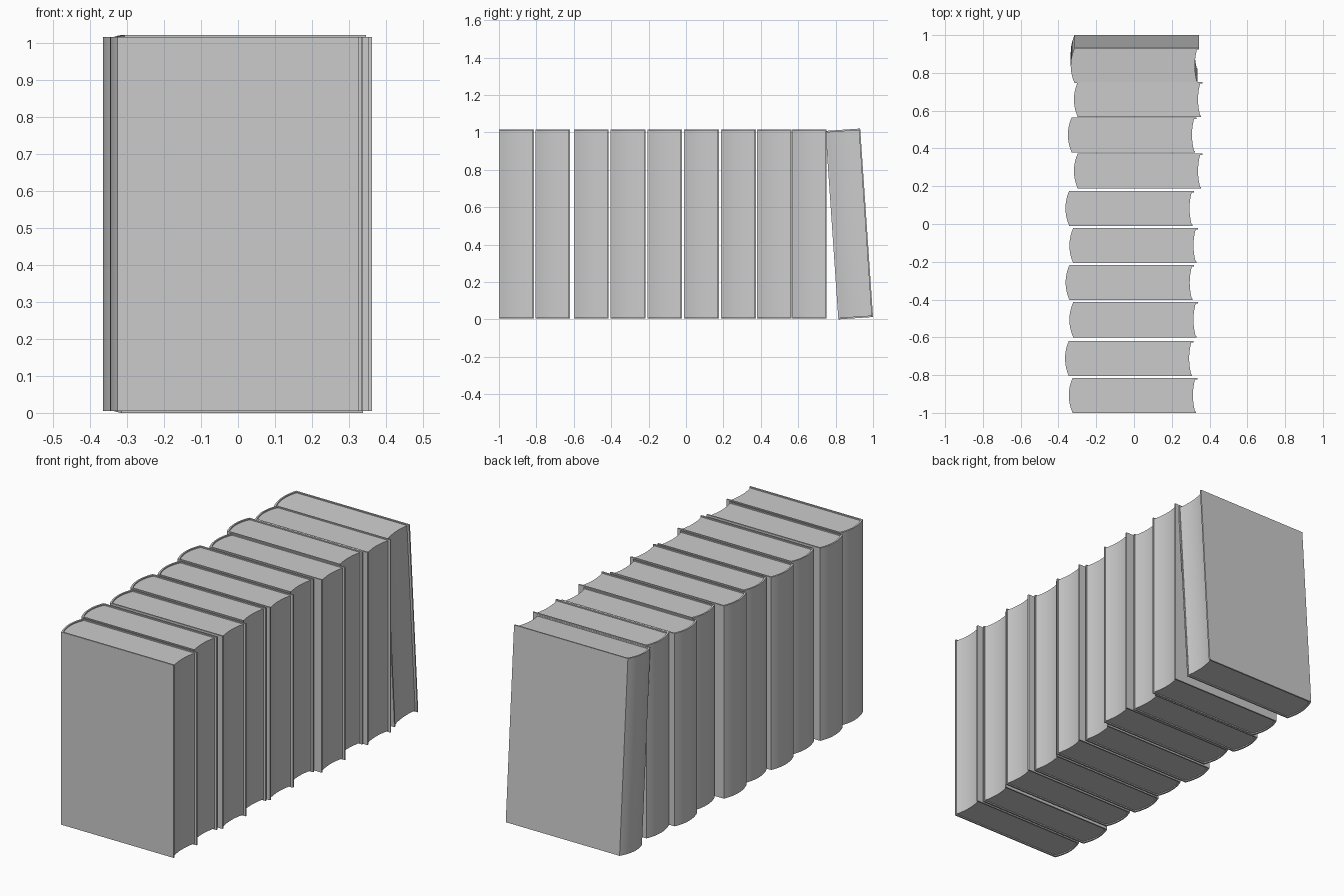
import bpy
import bmesh
import math

cube = bpy.data.objects.get("Cube")
if cube:
    bpy.data.objects.remove(cube, do_unlink=True)

# One plain grey for every book
grey = bpy.data.materials.new("plain grey")
grey.use_nodes = True
colour = (0.6, 0.6, 0.6, 1)
grey.diffuse_color = colour
grey.node_tree.nodes["Principled BSDF"].inputs["Base Color"].default_value = colour

WIDTH = 0.186     # book thickness along y
HEIGHT = 1.01
BOARD = 0.008     # cover thickness
BULGE = 0.02      # rounding of the spine
STEPS = 12


def bow(x_edge, depth, y0, y1):
    """Shallow arc across the thickness, displaced to -x in the middle."""
    points = []
    for i in range(STEPS + 1):
        t = i / STEPS
        points.append((x_edge - depth * 4 * t * (1 - t), y0 + (y1 - y0) * t))
    return points


def prism(name, outline, z0, z1):
    """Extrude a closed outline upwards into a solid."""
    bm = bmesh.new()
    face = bm.faces.new([bm.verts.new((x, y, z0)) for x, y in outline])
    top = bmesh.ops.extrude_face_region(bm, geom=[face])["geom"]
    verts = [v for v in top if isinstance(v, bmesh.types.BMVert)]
    bmesh.ops.translate(bm, verts=verts, vec=(0, 0, z1 - z0))
    bmesh.ops.recalc_face_normals(bm, faces=bm.faces)
    mesh = bpy.data.meshes.new(name)
    bm.to_mesh(mesh)
    bm.free()
    mesh.materials.append(grey)
    obj = bpy.data.objects.new(name, mesh)
    bpy.context.collection.objects.link(obj)
    bpy.ops.object.select_all(action="DESELECT")
    obj.select_set(True)
    bpy.context.view_layer.objects.active = obj
    bpy.ops.object.shade_smooth_by_angle(angle=math.radians(20))
    return obj


def book(number, x, y, z, lean=0):
    # Cover: two boards joined by a rounded spine
    near, far = 0.672, 0.68
    outer = bow(BULGE, BULGE, 0, WIDTH)
    inner = bow(BULGE + BOARD, BULGE, BOARD, WIDTH - BOARD)
    outline = [(near, 0)] + outer + [(far, WIDTH), (far, WIDTH - BOARD)]
    outline += inner[::-1] + [(near, BOARD)]
    cover = prism(f"cover_{number}", outline, 0, HEIGHT)

    # Page block: set in at top and bottom, with a hollow fore edge
    fore = bow(0.668, 0.011, BOARD, WIDTH - BOARD)
    pages = prism(f"pages_{number}", inner + fore[::-1], 0.006, HEIGHT - 0.006)

    for part in (cover, pages):
        part.location = (x, y, z)
        part.rotation_euler.x = lean


# Upright books, unevenly pushed in, then one leaning against the row
spines = [-0.345, -0.365, -0.342, -0.362, -0.342, -0.363, -0.318, -0.35, -0.318]
starts = [-1, -0.805, -0.6, -0.403, -0.207, -0.01, 0.188, 0.379, 0.566]
for n, (x, y) in enumerate(zip(spines, starts), 1):
    book(n, x, y, 0.005)
book(10, -0.335, 0.8145, 0, math.radians(3.9))
